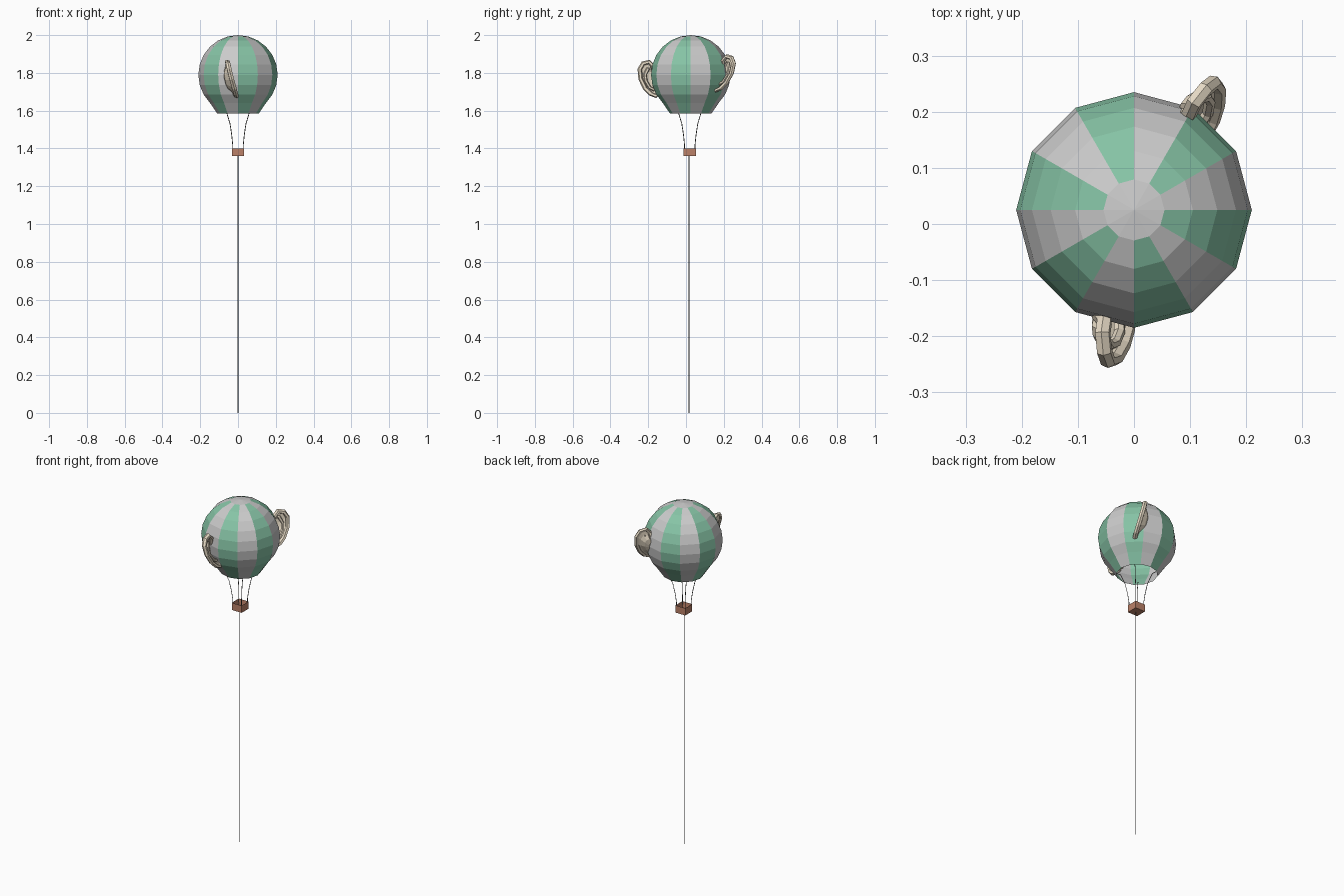
import bpy, bmesh, math
from mathutils import Vector

if "Cube" in bpy.data.objects:
    bpy.data.objects.remove(bpy.data.objects["Cube"])

CY = 0.025   # balloon axis y
BY = 0.02    # basket centre y


def material(name, rgb):
    m = bpy.data.materials.new(name)
    m.diffuse_color = (*rgb, 1)
    m.use_nodes = True
    m.node_tree.nodes["Principled BSDF"].inputs["Base Color"].default_value = m.diffuse_color
    return m


GREEN = material("green_cloth", (0.24, 0.55, 0.38))
BROWN = material("basket_brown", (0.50, 0.22, 0.14))
TAN = material("ear_tan", (0.78, 0.69, 0.55))
DARK = material("rope_dark", (0.12, 0.12, 0.12))


def finish(name, bm, mat=None, recalc=True):
    if recalc:
        bmesh.ops.recalc_face_normals(bm, faces=bm.faces)
    me = bpy.data.meshes.new(name)
    bm.to_mesh(me)
    bm.free()
    ob = bpy.data.objects.new(name, me)
    bpy.context.collection.objects.link(ob)
    if mat:
        me.materials.append(mat)
    return ob


# balloon: 12 gores, alternating cloth colours, open at the bottom
profile = [(0.21 * math.sin(math.radians(a)), 1.79 + 0.21 * math.cos(math.radians(a)))
           for a in range(15, 136, 15)] + [(0.11, 1.585)]


def ring_point(r, z, i):
    a = math.radians(30 * i)
    return (r * math.cos(a), CY + r * math.sin(a), z)


def gores(name, parity, mat):
    bm = bmesh.new()
    for i in range(parity, 12, 2):
        left = [bm.verts.new(ring_point(r, z, i)) for r, z in profile]
        right = [bm.verts.new(ring_point(r, z, i + 1)) for r, z in profile]
        for k in range(len(profile) - 1):
            bm.faces.new((left[k], left[k + 1], right[k + 1], right[k]))
    finish(name, bm, mat, recalc=False)


gores("balloon_grey_panels", 0, None)
gores("balloon_green_panels", 1, GREEN)

# crown cap
bm = bmesh.new()
apex = bm.verts.new((0, CY, 2.0))
rim = [bm.verts.new(ring_point(*profile[0], i)) for i in range(12)]
for i in range(12):
    bm.faces.new((apex, rim[i], rim[(i + 1) % 12]))
finish("balloon_crown", bm, recalc=False)

# basket: open box with thin walls
bm = bmesh.new()
bmesh.ops.create_cube(bm, size=1)
for v in bm.verts:
    v.co = Vector((v.co.x * 0.064, BY + v.co.y * 0.064, 1.38 + v.co.z * 0.042))
top = max(bm.faces, key=lambda f: f.calc_center_median().z)
bmesh.ops.inset_individual(bm, faces=[top], thickness=0.005)
bmesh.ops.translate(bm, verts=top.verts, vec=(0, 0, -0.034))
finish("basket", bm, BROWN)


# ropes and tether
def rope(name, pts, radius):
    cu = bpy.data.curves.new(name, 'CURVE')
    cu.dimensions = '3D'
    cu.bevel_depth = radius
    cu.bevel_resolution = 0
    cu.use_fill_caps = True
    sp = cu.splines.new('POLY')
    sp.points.add(len(pts) - 1)
    for p, co in zip(sp.points, pts):
        p.co = (*co, 1)
    cu.materials.append(DARK)
    bpy.context.collection.objects.link(bpy.data.objects.new(name, cu))


rope_profile = [(0.028, 1.385), (0.028, 1.42), (0.033, 1.47), (0.042, 1.53), (0.06, 1.59), (0.074, 1.60)]
for sx in (-1, 1):
    for sy in (-1, 1):
        rope("basket_rope", [(sx * d, BY + sy * d, z) for d, z in rope_profile], 0.002)
rope("tether", [(0, 0.016, 0), (0, 0.016, 1.36)], 0.0018)


# ears: local (outward, up, forward) coordinates
helix = [(0.185, 1.795, -.02), (0.197, 1.835, .0), (0.218, 1.858, .002), (0.250, 1.850, .002),
         (0.268, 1.820, .0), (0.264, 1.768, .0), (0.240, 1.718, .002),
         (0.212, 1.690, .004), (0.184, 1.678, .004), (0.172, 1.70, .0)]
antihelix = [(0.222, 1.825, -.008), (0.240, 1.79, -.004), (0.236, 1.757, -.002),
             (0.216, 1.722, -.002), (0.19, 1.71, -.004)]


def sweep(bm, pts, r_in, r_fwd, place):
    rings = []
    for i, p in enumerate(pts):
        a, b = pts[max(i - 1, 0)], pts[min(i + 1, len(pts) - 1)]
        t = Vector((b[0] - a[0], b[1] - a[1])).normalized()
        ring = []
        for k in range(6):
            c = math.cos(k * math.pi / 3) * r_in
            s = math.sin(k * math.pi / 3) * r_fwd
            ring.append(bm.verts.new(place(p[0] - t.y * c, p[1] + t.x * c, p[2] + s)))
        rings.append(ring)
    for A, B in zip(rings, rings[1:]):
        for k in range(6):
            bm.faces.new((A[k], A[(k + 1) % 6], B[(k + 1) % 6], B[k]))
    bm.faces.new(rings[0])
    bm.faces.new(rings[-1])


def ear(name, azimuth, side, offset, dz):
    a = math.radians(azimuth)
    out = Vector((math.cos(a), math.sin(a), 0))
    fwd = Vector((-out.y, out.x, 0)) * side

    def place(u, v, w):
        lean = -0.25 * (v - 1.765)
        return Vector((0, CY, v + dz)) + out * u + fwd * (w + lean + offset)

    bm = bmesh.new()
    sweep(bm, helix, 0.012, 0.014, place)
    sweep(bm, antihelix, 0.009, 0.010, place)
    # hollow bowl behind the rims
    rings = []
    for s, w in ((1, -.004), (0.75, -.012), (0.5, -.03), (0.25, -.036)):
        rings.append([bm.verts.new(place(0.19 + (u - 0.19) * s, 1.755 + (v - 1.755) * s, w))
                      for u, v, _ in helix])
    n = len(helix)
    for A, B in zip(rings, rings[1:]):
        for k in range(n):
            bm.faces.new((A[k], A[(k + 1) % n], B[(k + 1) % n], B[k]))
    bm.faces.new(rings[-1])
    finish(name, bm, TAN)


ear("front_ear", 272, 1, -0.042, 0.0)
ear("back_ear", 55, -1, 0.0, 0.03)
